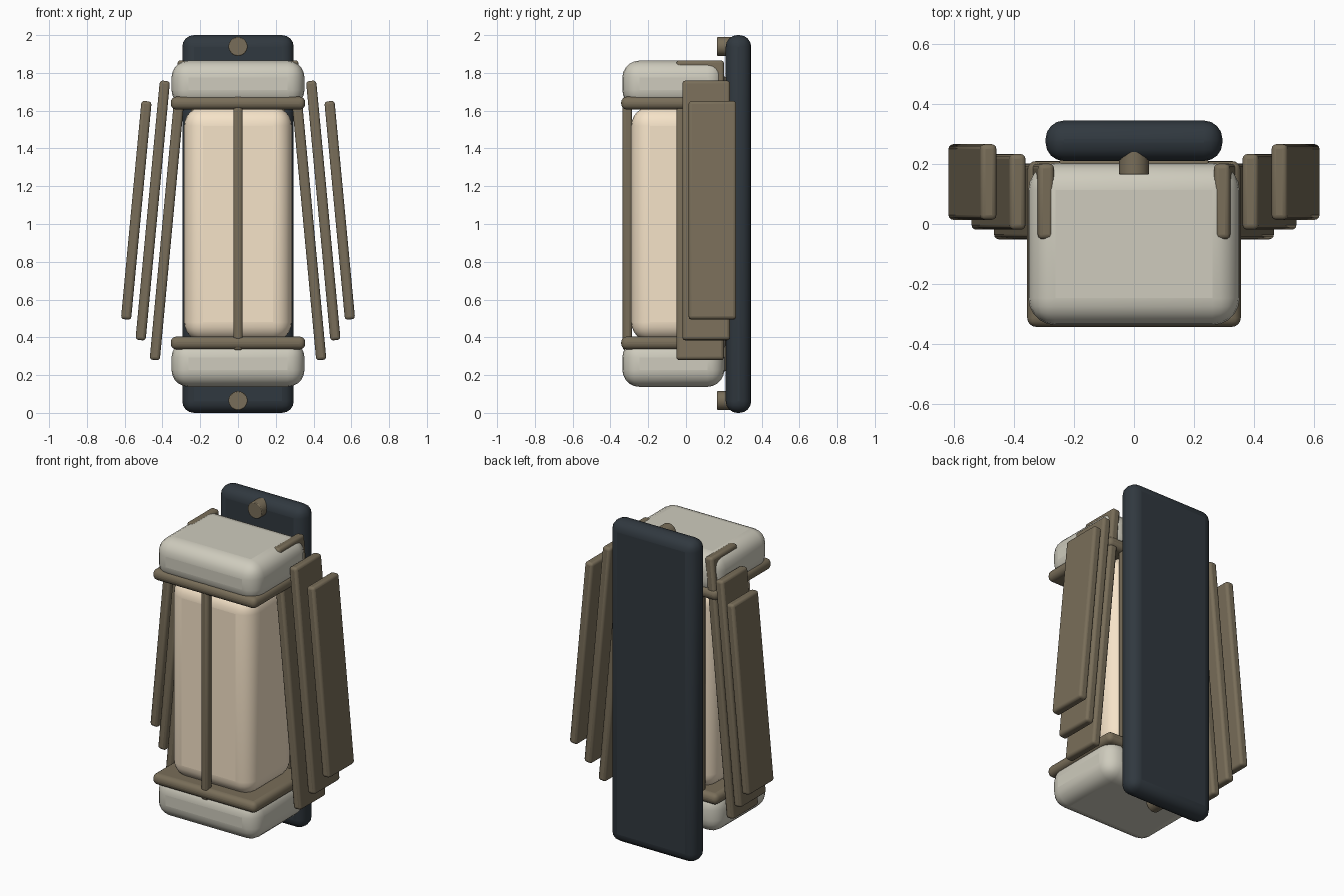
import bpy
import math

if "Cube" in bpy.data.objects:
    bpy.data.objects.remove(bpy.data.objects["Cube"])


def material(name, rgb):
    m = bpy.data.materials.new(name)
    m.diffuse_color = (*rgb, 1)
    m.use_nodes = True
    m.node_tree.nodes["Principled BSDF"].inputs["Base Color"].default_value = m.diffuse_color
    return m


bronze = material("bronze", (0.19, 0.155, 0.10))
slate = material("slate", (0.03, 0.04, 0.05))
ivory = material("ivory", (0.62, 0.60, 0.51))
glass = material("warm_glass", (0.92, 0.77, 0.58))


def finish(obj, name, mat, bevel, segments):
    obj.name = name
    obj.data.materials.append(mat)
    if bevel:
        mod = obj.modifiers.new("Bevel", "BEVEL")
        mod.width = bevel
        mod.segments = segments
    bpy.ops.object.shade_smooth_by_angle(angle=math.radians(35))
    return obj


def box(name, x, y, z, mat, bevel, segments=4):
    """Rounded box from (min, max) ranges."""
    center = [(a + b) / 2 for a, b in (x, y, z)]
    bpy.ops.mesh.primitive_cube_add(size=1, location=center)
    obj = bpy.context.object
    obj.scale = [b - a for a, b in (x, y, z)]
    bpy.ops.object.transform_apply(location=False, rotation=False, scale=True)
    return finish(obj, name, mat, bevel, segments)


# Wall plate and the frame joining it to the lantern
box("wall_plate", (-0.295, 0.295), (0.21, 0.345), (0, 2), slate, 0.062)
box("back_frame", (-0.25, 0.25), (0.16, 0.215), (0.22, 1.78), bronze, 0.01, 2)

# Fixing bolts
for label, z in (("upper", 1.94), ("lower", 0.065)):
    bpy.ops.mesh.primitive_cylinder_add(vertices=32, radius=0.05, depth=0.085,
                                        location=(0, 0.2075, z),
                                        rotation=(math.pi / 2, 0, 0))
    finish(bpy.context.object, label + "_bolt", bronze, 0.004, 2)

# Caps and rims
box("top_cap", (-0.352, 0.352), (-0.337, 0.203), (1.62, 1.865), ivory, 0.09, 5)
box("bottom_cap", (-0.352, 0.352), (-0.337, 0.203), (0.138, 0.383), ivory, 0.09, 5)
box("top_rim", (-0.356, 0.356), (-0.343, 0.21), (1.606, 1.674), bronze, 0.03)
box("bottom_rim", (-0.356, 0.356), (-0.343, 0.21), (0.336, 0.404), bronze, 0.03)

# Glass shade and front bar
box("glass_shade", (-0.285, 0.285), (-0.29, 0.17), (0.38, 1.62), glass, 0.1, 6)
box("front_bar", (-0.025, 0.025), (-0.335, -0.285), (0.33, 1.675), bronze, 0.016, 3)

# Splayed side fins: top x, bottom x, bottom z, top z, y centre
fins = {
    "inner": (0.292, 0.441, 0.28, 1.865, 0.075),
    "middle": (0.387, 0.516, 0.385, 1.758, 0.107),
    "outer": (0.484, 0.593, 0.495, 1.65, 0.14),
}
for label, (xt, xb, zb, zt, yc) in fins.items():
    tilt = math.atan2(xb - xt, zt - zb)
    length = (zt - zb) / math.cos(tilt)
    for side, s in (("right", 1), ("left", -1)):
        fin = box(f"{label}_fin_{side}", (-0.027, 0.027), (-0.126, 0.126),
                  (-length / 2, length / 2), bronze, 0.016, 3)
        fin.location = (s * (xt + xb) / 2, yc, (zt + zb) / 2)
        fin.rotation_euler[1] = -s * tilt
